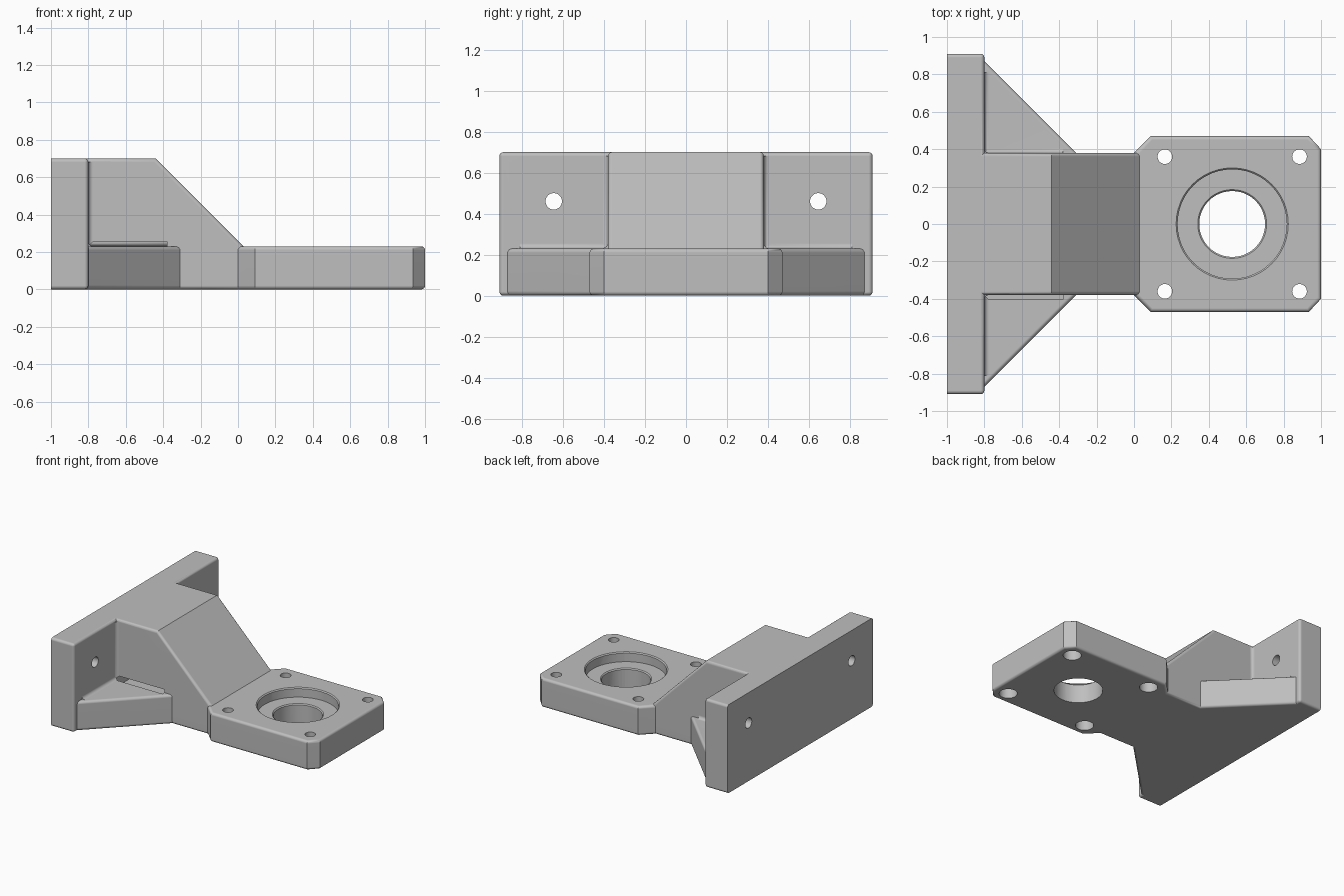
import bpy, bmesh
from math import sin, cos, pi, radians
from mathutils import Vector

if "Cube" in bpy.data.objects:
    bpy.data.objects.remove(bpy.data.objects["Cube"])

grey = bpy.data.materials.new("light_grey")
grey.use_nodes = True
grey.diffuse_color = (0.52, 0.52, 0.52, 1)
grey.node_tree.nodes["Principled BSDF"].inputs["Base Color"].default_value = grey.diffuse_color


def finish(bm, name):
    bmesh.ops.recalc_face_normals(bm, faces=bm.faces)
    mesh = bpy.data.meshes.new(name)
    bm.to_mesh(mesh)
    bm.free()
    mesh.materials.append(grey)
    ob = bpy.data.objects.new(name, mesh)
    bpy.context.collection.objects.link(ob)
    return ob


def prism(name, points, direction, rounded=None, radius=0.02):
    """Extrude a 3D outline; round the edges that satisfy a rule."""
    bm = bmesh.new()
    face = bm.faces.new([bm.verts.new(p) for p in points])
    new = bmesh.ops.extrude_face_region(bm, geom=[face], use_keep_orig=True)["geom"]
    bmesh.ops.translate(bm, vec=direction, verts=[v for v in new if isinstance(v, bmesh.types.BMVert)])
    bmesh.ops.recalc_face_normals(bm, faces=bm.faces)
    if rounded:
        edges = [e for e in bm.edges if rounded(e.verts[0].co, e.verts[1].co)]
        bmesh.ops.bevel(bm, geom=edges, offset=radius, segments=4, profile=0.5, affect="EDGES")
    return finish(bm, name)


def cylinder(name, start, end, radius, radius_end=None):
    """Cylinder or cone between two points."""
    bm = bmesh.new()
    start, end = Vector(start), Vector(end)
    axis = end - start
    bmesh.ops.create_cone(bm, cap_ends=True, segments=48, radius1=radius,
                          radius2=radius_end or radius, depth=axis.length)
    turn = Vector((0, 0, 1)).rotation_difference(axis).to_matrix().to_4x4()
    bmesh.ops.transform(bm, matrix=turn, verts=bm.verts)
    bmesh.ops.translate(bm, vec=(start + end) / 2, verts=bm.verts)
    return finish(bm, name)


def combine(target, tool, operation):
    bpy.context.view_layer.objects.active = target
    mod = target.modifiers.new(operation.lower(), "BOOLEAN")
    mod.operation, mod.solver, mod.object = operation, "EXACT", tool
    bpy.ops.object.modifier_apply(modifier=mod.name)
    bpy.data.objects.remove(tool)


def fillet(name, corner, u, v, direction, r=0.025):
    """Concave rounded strip in a corner, sunk slightly into both walls."""
    corner, u, v = Vector(corner), Vector(u), Vector(v)
    arc = [corner + u * r * (1 - sin(a)) + v * r * (1 - cos(a))
           for a in [i * pi / 8 for i in range(5)]]
    sink = 0.012
    outline = [arc[0] - v * sink] + arc + [arc[-1] - u * sink, corner - (u + v) * sink]
    return prism(name, outline, direction)


# Upright mounting wall, rounded everywhere except around its back face
WALL_X, TOP, DECK, HALF = -0.8, 0.7, 0.23, 0.38
bracket = prism("motor_bracket", [(-1, -0.91, 0), (WALL_X, -0.91, 0), (WALL_X, 0.91, 0), (-1, 0.91, 0)],
                (0, 0, TOP), lambda a, b: a.x > -0.99 or b.x > -0.99)

# Base slab: side gussets, neck and chamfered motor plate in one outline
side = [(-0.9, -0.87), (WALL_X, -0.87), (-0.31, -HALF), (0, -HALF),
        (0.09, -0.47), (0.935, -0.47), (1, -0.4)]
outline = [(x, y, 0) for x, y in side] + [(x, -y, 0) for x, y in reversed(side)]
base = prism("base", outline, (0, 0, DECK), lambda a, b: abs(a.z - b.z) < 0.01)
combine(bracket, base, "UNION")

# Sloped central block
profile = [(-0.95, 0.08), (-0.95, TOP), (-0.44, TOP), (0.03, DECK), (0.03, 0.08)]
block = prism("block", [(x, -HALF, z) for x, z in profile], (0, 2 * HALF, 0),
              lambda a, b: abs(a.y - b.y) < 0.01 and min(a.z, b.z) > 0.2)
combine(bracket, block, "UNION")

# Soft inner corners between wall, block and gussets
for s in (-1, 1):
    y = s * HALF
    for strip in (
        fillet("wall_block_fillet", (WALL_X, y, 0.15), (1, 0, 0), (0, s, 0), (0, 0, 0.53)),
        fillet("wall_gusset_fillet", (WALL_X, y - s * 0.03, DECK), (1, 0, 0), (0, 0, 1), (0, s * 0.46, 0)),
        fillet("block_gusset_fillet", (WALL_X - 0.03, y, DECK), (0, s, 0), (0, 0, 1), (0.45, 0, 0)),
    ):
        combine(bracket, strip, "UNION")

# Motor bore with a shallow recess and fine chamfers
CX = 0.525
cuts = [cylinder("bore", (CX, 0, -0.1), (CX, 0, 0.4), 0.176),
        cylinder("recess", (CX, 0, 0.155), (CX, 0, 0.4), 0.292),
        cylinder("recess_chamfer", (CX, 0, 0.22), (CX, 0, 0.24), 0.29, 0.31),
        cylinder("bore_chamfer", (CX, 0, 0.145), (CX, 0, 0.165), 0.174, 0.194)]

# Plate screw holes, counterbored from below, and wall screw holes
for s in (-1, 1):
    for t in (-1, 1):
        x, y = CX + t * 0.36, s * 0.36
        cuts.append(cylinder("screw_hole", (x, y, -0.1), (x, y, 0.4), 0.039))
        cuts.append(cylinder("counterbore", (x, y, -0.1), (x, y, 0.1), 0.066))
    cuts.append(cylinder("wall_hole", (-1.2, s * 0.645, 0.46), (-0.6, s * 0.645, 0.46), 0.04))
for cut in cuts:
    combine(bracket, cut, "DIFFERENCE")

# Smooth rounded edges, crisp flats
bpy.ops.object.select_all(action="DESELECT")
bracket.select_set(True)
bpy.context.view_layer.objects.active = bracket
bpy.ops.object.shade_smooth_by_angle(angle=radians(32))
normals = bracket.modifiers.new("flat_normals", "WEIGHTED_NORMAL")
normals.keep_sharp = True
